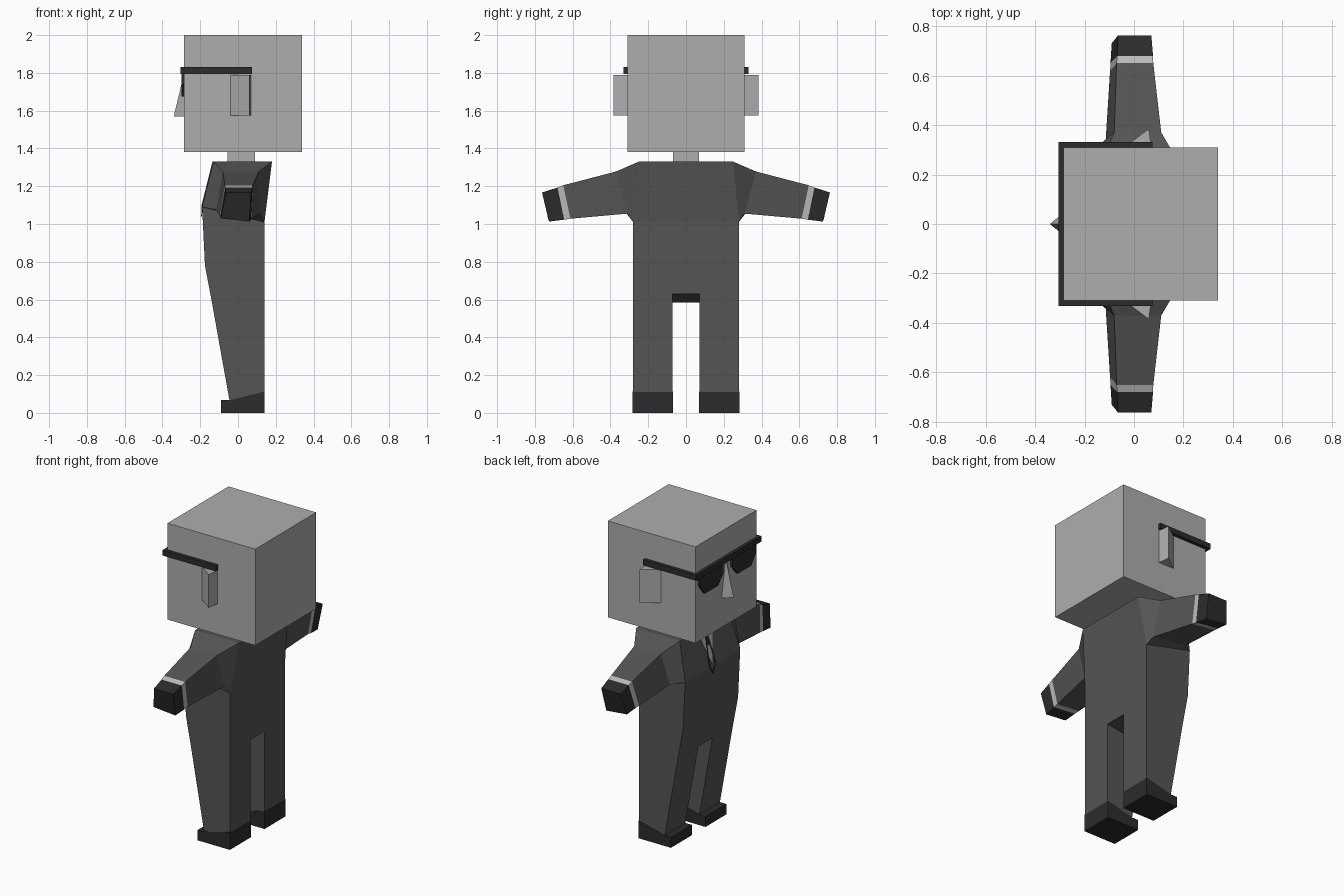
import bpy
import bmesh

if "Cube" in bpy.data.objects:
    bpy.data.objects.remove(bpy.data.objects["Cube"])


def material(name, v):
    m = bpy.data.materials.new(name)
    m.diffuse_color = (v, v, v, 1)
    m.use_nodes = True
    m.node_tree.nodes["Principled BSDF"].inputs["Base Color"].default_value = m.diffuse_color
    return m


SKIN = material("skin_grey", 0.42)
SUIT = material("suit_grey", 0.09)
DARK = material("dark_grey", 0.025)
LIGHT = material("shirt_grey", 0.5)


def loft(name, rings, mat, start=True, end=True, skip=()):
    """Bridge equal-length point rings; skip holds (ring, side) faces to leave open."""
    bm = bmesh.new()
    vs = [[bm.verts.new(p) for p in r] for r in rings]
    n = len(rings[0])
    for i in range(len(vs) - 1):
        for j in range(n):
            if (i, j) not in skip:
                k = (j + 1) % n
                bm.faces.new((vs[i][j], vs[i][k], vs[i + 1][k], vs[i + 1][j]))
    if start:
        bm.faces.new(vs[0][::-1])
    if end:
        bm.faces.new(vs[-1])
    bmesh.ops.recalc_face_normals(bm, faces=bm.faces[:])
    me = bpy.data.meshes.new(name)
    bm.to_mesh(me)
    bm.free()
    me.materials.append(mat)
    ob = bpy.data.objects.new(name, me)
    bpy.context.collection.objects.link(ob)
    return ob


def box(name, x, y, z, mat, **kw):
    return loft(name, [[(a, b, c) for a, b in ((x[0], y[0]), (x[1], y[0]), (x[1], y[1]), (x[0], y[1]))]
                       for c in z], mat, **kw)


def mirror(ob):
    """Mirror a +y part to the -y side."""
    ob.modifiers.new("Mirror", 'MIRROR').use_axis = (False, True, False)
    return ob


def section(xf, zf, xb, zb, y0, y1):
    return [(xf, y0, zf), (xb, y0, zb), (xb, y1, zb), (xf, y1, zf)]


# Head and neck
box("head", (-0.285, 0.34), (-0.31, 0.31), (1.38, 2.0), SKIN)
box("neck", (-0.055, 0.09), (-0.068, 0.068), (1.32, 1.38), SKIN, start=False, end=False)

# Ears: wedges flaring toward the back
mirror(loft("ear", [[(-0.04, 0.31, z), (0.06, 0.385, z), (0.07, 0.31, z)]
                    for z in (1.575, 1.79)], SKIN))

# Nose: triangular wedge widening downward
loft("nose", [[(-0.34, 0, 1.57), (-0.285, -0.045, 1.57), (-0.285, 0.045, 1.57)],
              [(-0.29, 0, 1.78), (-0.285, -0.008, 1.78), (-0.285, 0.008, 1.78)]], SKIN)

# Glasses: brow bar, temple arms and tapered lenses
box("glasses_bar", (-0.305, -0.285), (-0.332, 0.332), (1.795, 1.83), DARK)
mirror(box("glasses_temple", (-0.285, 0.075), (0.31, 0.332), (1.795, 1.83), DARK))
lens = [(0.045, 1.795), (0.285, 1.795), (0.285, 1.74), (0.235, 1.675), (0.10, 1.675), (0.045, 1.74)]
mirror(loft("glasses_lens", [[(x, y, z) for y, z in lens] for x in (-0.3, -0.286)], DARK))

# Jacket body, open at the shoulders where the arms join
loft("jacket", [section(-0.138, 0.585, 0.14, 0.63, -0.28, 0.28),
                section(-0.175, 0.78, 0.14, 0.78, -0.28, 0.28),
                section(-0.19, 1.09, 0.14, 1.01, -0.28, 0.28),
                section(-0.13, 1.33, 0.18, 1.33, -0.25, 0.25)],
     SUIT, start=False, skip={(2, 0), (2, 2)})
loft("crotch", [[(-0.138, y, 0.585), (0.14, y, 0.63)] for y in (-0.072, 0.072)],
     SUIT, start=False, end=False, skip={(0, 1)})

# Trouser legs and shoes
mirror(loft("trouser_leg", [section(-0.138, 0.585, 0.14, 0.63, 0.072, 0.28),
                            section(-0.045, 0.065, 0.14, 0.11, 0.072, 0.28)],
            SUIT, start=False, end=False))
shoe = [(-0.09, 0), (0.14, 0), (0.14, 0.113), (-0.045, 0.067), (-0.09, 0.067)]
mirror(loft("shoe", [[(x, y, z) for x, z in shoe] for y in (0.07, 0.282)], DARK))

# Arms: sleeve, shirt cuff and hand share section rings
shoulder = [(-0.13, 0.25, 1.33), (0.18, 0.25, 1.33), (0.14, 0.28, 1.01), (-0.19, 0.28, 1.09)]
upper = [(-0.08, 0.37, 1.278), (0.11, 0.37, 1.278), (0.115, 0.31, 1.055), (-0.115, 0.33, 1.075)]
wrist = [(-0.07, 0.65, 1.205), (0.078, 0.65, 1.205), (0.07, 0.612, 1.028), (-0.097, 0.617, 1.045)]
cuff = [(-0.068, 0.68, 1.193), (0.077, 0.68, 1.193), (0.068, 0.645, 1.023), (-0.095, 0.65, 1.041)]
tip = [(-0.065, 0.762, 1.167), (0.07, 0.762, 1.167), (0.06, 0.725, 1.013), (-0.09, 0.73, 1.03)]
mirror(loft("sleeve", [shoulder, upper, wrist], SUIT, start=False, end=False))
mirror(loft("cuff", [wrist, cuff], LIGHT, start=False, end=False))
mirror(loft("hand", [cuff, tip], DARK, start=False))


def chest(points, lift):
    """Place (y, z) points on the sloping chest, lifted slightly forward."""
    return [(-0.13 - (0.06 * min(1, (1.33 - z) / 0.24)) - lift, y, z) for y, z in points]


# Shirt front and tie laid on the chest
shirt = [(-0.08, 1.33), (0.08, 1.33), (0, 1.1)]
tie = [(-0.02, 1.33), (0.02, 1.33), (0.014, 1.27), (0.035, 1.1), (0, 1.04), (-0.035, 1.1), (-0.014, 1.27)]
loft("shirt_front", [chest(shirt, 0), chest(shirt, 0.002)], LIGHT, start=False)
loft("tie", [chest(tie, 0), chest(tie, 0.005)], DARK, start=False)
